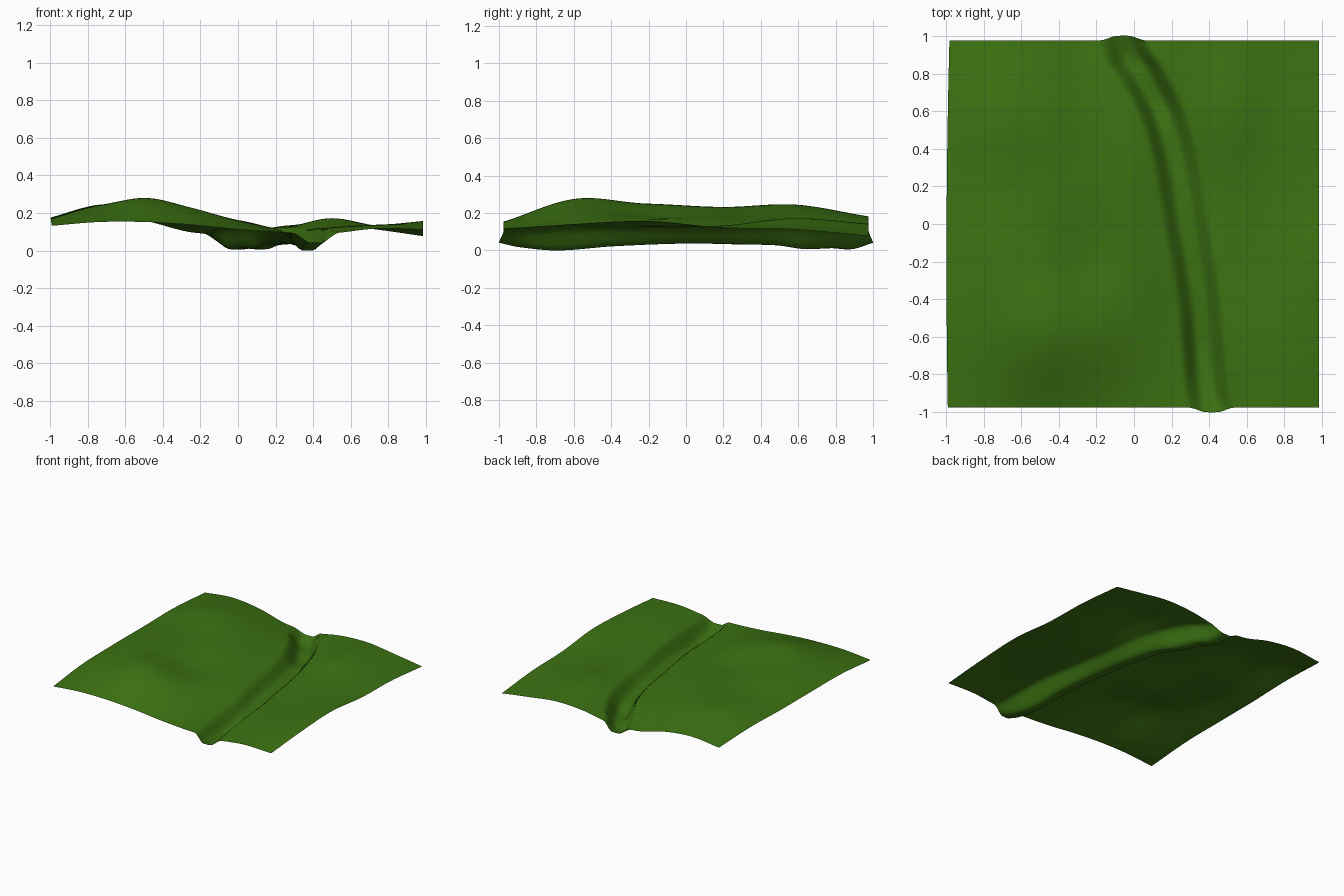
import bpy, bmesh, math

if "Cube" in bpy.data.objects:
    bpy.data.objects.remove(bpy.data.objects["Cube"])

N = 110                      # grid resolution of the sheet
XS = [-1 + 0.25 * i for i in range(9)]
YS = [-1, -0.6, -0.2, 0.2, 0.6, 1]

# Rolling land heights, rows from front to back
LAND = [
    [.14, .16, .16, .145, .12, .105, .10, .125, .12],
    [.175, .235, .285, .235, .165, .11, .13, .145, .15],
    [.18, .25, .25, .19, .17, .12, .13, .14, .165],
    [.18, .235, .235, .20, .165, .11, .14, .135, .13],
    [.185, .25, .235, .175, .14, .13, .18, .14, .12],
    [.165, .19, .165, .105, .10, .14, .15, .12, .085],
]
# Stream bed: y, centre x, floor height
BED = [(-1, .42, .05), (-.9, .395, .025), (-.7, .375, .008), (-.4, .35, .03), (0, .285, .045),
       (.3, .235, .04), (.5, .185, .035), (.65, .13, .015), (.8, .05, .02), (.9, -.015, .015), (1, -.06, .05)]


def spline(keys, vals, t):
    """Smooth curve through unevenly spaced points."""
    n = len(keys)
    i = max(0, min(n - 2, sum(k <= t for k in keys) - 1))

    def slope(j):
        a, b = max(j - 1, 0), min(j + 1, n - 1)
        return (vals[b] - vals[a]) / (keys[b] - keys[a])
    h = keys[i + 1] - keys[i]
    u = (t - keys[i]) / h
    return ((2*u**3 - 3*u**2 + 1) * vals[i] + (u**3 - 2*u**2 + u) * h * slope(i)
            + (3*u**2 - 2*u**3) * vals[i + 1] + (u**3 - u**2) * h * slope(i + 1))


bed_y = [b[0] for b in BED]


def bed_x(y):
    return spline(bed_y, [b[1] for b in BED], y)


def surface(x, y):
    """Land with the stream channel cut in; also returns channel weight."""
    land = spline(YS, [spline(XS, row, x) for row in LAND], y)
    floor = spline(bed_y, [b[2] for b in BED], y)
    slope = (bed_x(min(y + .02, 1)) - bed_x(max(y - .02, -1))) / .04
    d = abs(x - bed_x(y)) / math.hypot(1, slope)
    u = min(max((d - .025) / .10, 0), 1)
    w = 1 - u * u * (3 - 2 * u)
    return land + (floor - land) * w, w


# Ground sheet
bm = bmesh.new()
bmesh.ops.create_grid(bm, x_segments=N, y_segments=N, size=1)
for v in bm.verts:
    x, y = v.co.x, v.co.y
    z, w = surface(x, y)
    bulge = .025 * w * max(0, (abs(y) - .85) / .15)      # rounded channel ends
    side = .985 + (.013 * (1 - (y + .2) ** 2 / 1.2) if x < 0 else 0) * abs(x)
    v.co = (x * side, y * .977 + math.copysign(bulge, y), z)
low = min(v.co.z for v in bm.verts)
for v in bm.verts:
    v.co.z -= low
for f in bm.faces:
    f.smooth = True
mesh = bpy.data.meshes.new("ground")
bm.to_mesh(mesh)
bm.free()

grass = bpy.data.materials.new("grass green")
grass.diffuse_color = (.045, .17, .006, 1)
grass.use_nodes = True
grass.node_tree.nodes["Principled BSDF"].inputs["Base Color"].default_value = grass.diffuse_color
mesh.materials.append(grass)
ground = bpy.data.objects.new("ground", mesh)
bpy.context.collection.objects.link(ground)
